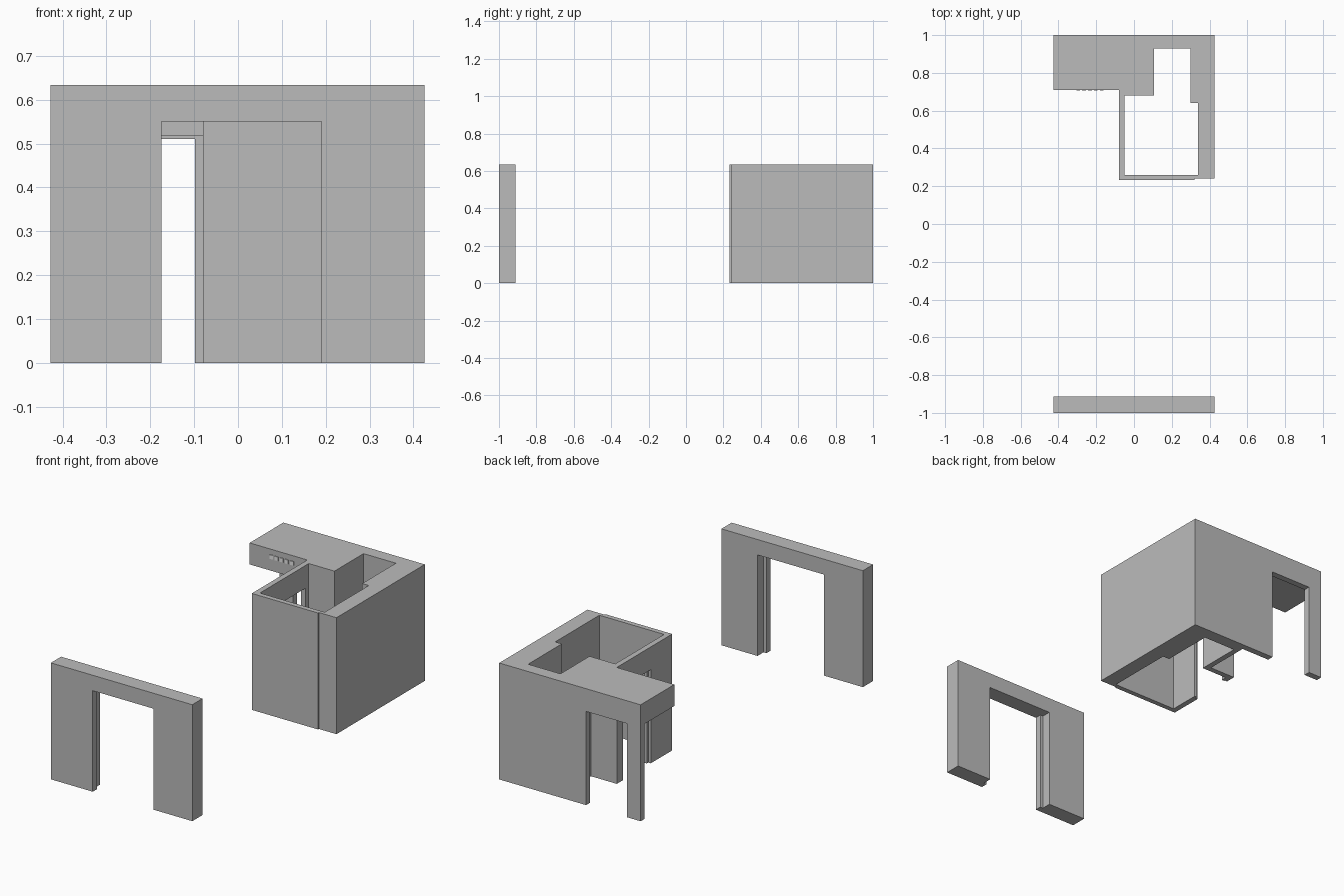
import bpy, bmesh

cube = bpy.data.objects.get("Cube")
if cube:
    bpy.data.objects.remove(cube, do_unlink=True)

H = 0.634      # wall height
DOOR = 0.51    # inner door height
CEIL = 0.517   # underside of the canopy


def material(name, rgb):
    m = bpy.data.materials.new(name)
    m.use_nodes = True
    col = (*rgb, 1.0)
    m.diffuse_color = col
    m.node_tree.nodes["Principled BSDF"].inputs["Base Color"].default_value = col
    return m


concrete = material("concrete grey", (0.5, 0.5, 0.5))
light = material("light grey", (0.85, 0.85, 0.85))


def prism(name, plan, z0, z1, mat=concrete):
    """Extrude a plan outline from z0 to z1."""
    bm = bmesh.new()
    base = bm.faces.new([bm.verts.new((x, y, z0)) for x, y in plan])
    top = bmesh.ops.extrude_face_region(bm, geom=[base])["geom"]
    verts = [v for v in top if isinstance(v, bmesh.types.BMVert)]
    bmesh.ops.translate(bm, verts=verts, vec=(0, 0, z1 - z0))
    bmesh.ops.recalc_face_normals(bm, faces=bm.faces)
    mesh = bpy.data.meshes.new(name)
    bm.to_mesh(mesh)
    bm.free()
    mesh.materials.append(mat)
    ob = bpy.data.objects.new(name, mesh)
    bpy.context.collection.objects.link(ob)
    return ob


def rect(x0, x1, y0, y1):
    return [(x0, y0), (x1, y0), (x1, y1), (x0, y1)]


def cut(ob, plan, z0, z1):
    """Subtract a prism from ob and discard the cutter."""
    cutter = prism("cutter", plan, z0, z1)
    cutter.hide_render = True
    mod = ob.modifiers.new("cut", "BOOLEAN")
    mod.operation = "DIFFERENCE"
    mod.solver = "EXACT"
    mod.object = cutter
    bpy.context.view_layer.update()
    graph = bpy.context.evaluated_depsgraph_get()
    mesh = bpy.data.meshes.new_from_object(ob.evaluated_get(graph))
    ob.modifiers.clear()
    ob.data = mesh
    bpy.data.objects.remove(cutter, do_unlink=True)


# Free-standing front wall: plan of one side with a rebated jamb, and a lintel
front_wall = prism("front_wall", rect(-0.427, 0.425, -1, -0.912), 0, H)
doorway = [(-0.175, -1.1), (0.19, -1.1), (0.19, -0.964), (0.208, -0.964),
           (0.208, -0.8), (-0.193, -0.8), (-0.193, -0.964), (-0.175, -0.964)]
cut(front_wall, doorway, -0.1, 0.55)

# Rear building: L-shaped block with a canopy wing
building = prism("rear_building", [
    (-0.08, 0.233), (0.32, 0.233), (0.32, 0.24), (0.425, 0.24),
    (0.425, 1), (-0.427, 1), (-0.427, 0.71), (-0.08, 0.71)], 0, H)

# Open room with a narrow niche
cut(building, [(-0.05, 0.26), (0.34, 0.26), (0.34, 0.64), (0.3, 0.64),
               (0.3, 0.93), (0.105, 0.93), (0.105, 0.68), (-0.05, 0.68)],
    -0.1, 0.8)

# Passage under the canopy
cut(building, [(-0.6, 0.6), (-0.08, 0.6), (-0.08, 0.71), (0.075, 0.71),
               (0.075, 0.965), (-0.6, 0.965)], -0.1, CEIL)

# Back doorway, room doorway and its rebate
cut(building, rect(-0.345, -0.098, 0.9, 1.1), -0.1, DOOR)
cut(building, rect(-0.2, 0, 0.43, 0.65), -0.1, DOOR)
cut(building, rect(-0.2, -0.065, 0.417, 0.655), -0.1, DOOR)

# Row of small plates on the canopy front
for i in range(5):
    x = -0.305 + i * 0.031
    prism("canopy_plate", rect(x, x + 0.02, 0.706, 0.711), 0.582, 0.604, light)
